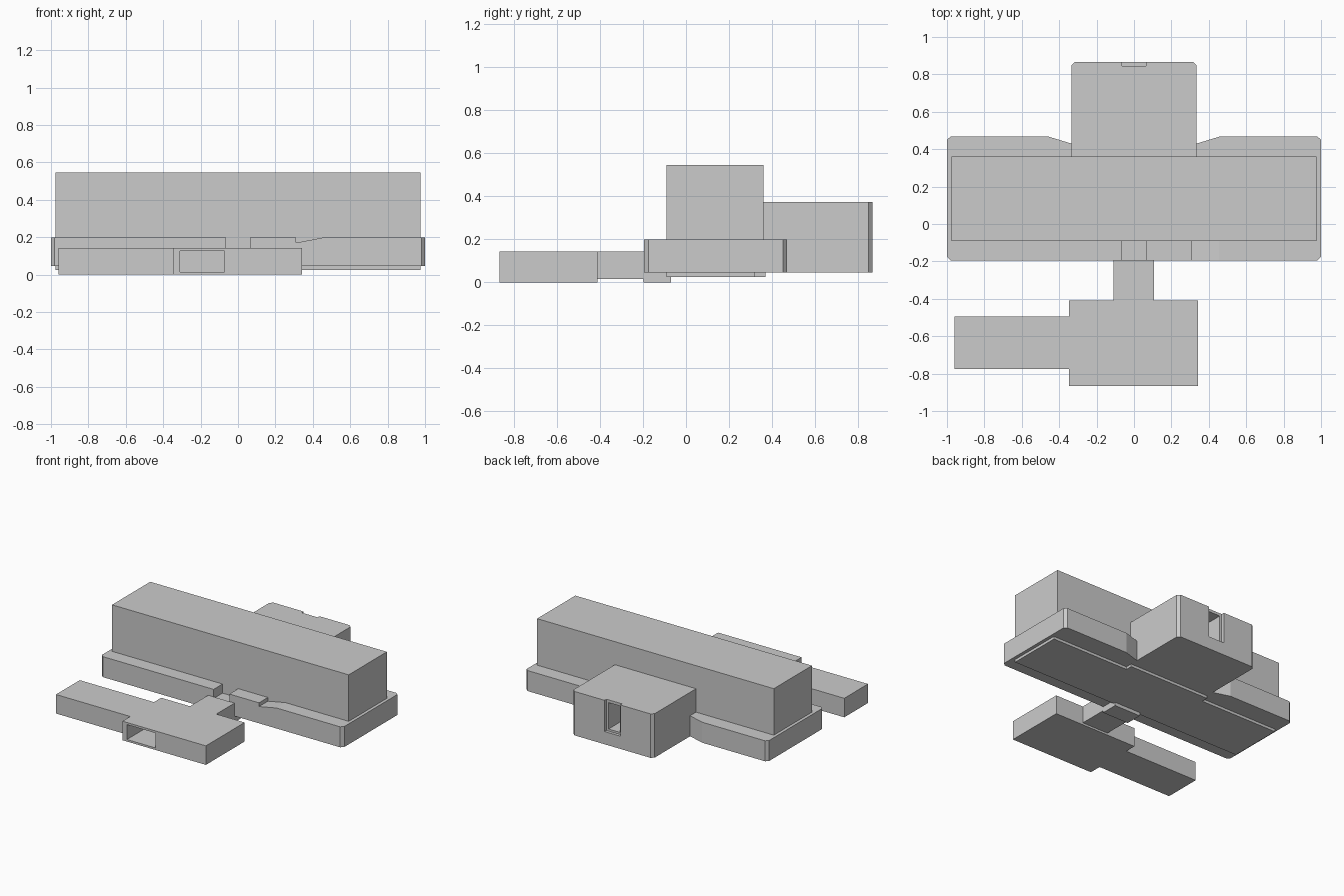
import bpy, bmesh

if "Cube" in bpy.data.objects:
    bpy.data.objects.remove(bpy.data.objects["Cube"])


def prism(name, pts, lo, hi, axis='z'):
    """Extrude a flat outline along z (x,y points) or y (x,z points)."""
    bm = bmesh.new()
    place = (lambda a, b, t: (a, b, t)) if axis == 'z' else (lambda a, b, t: (a, t, b))
    face = bm.faces.new([bm.verts.new(place(a, b, lo)) for a, b in pts])
    ext = bmesh.ops.extrude_face_region(bm, geom=[face])
    verts = [g for g in ext['geom'] if isinstance(g, bmesh.types.BMVert)]
    shift = (0, 0, hi - lo) if axis == 'z' else (0, hi - lo, 0)
    bmesh.ops.translate(bm, verts=verts, vec=shift)
    bmesh.ops.recalc_face_normals(bm, faces=bm.faces)
    mesh = bpy.data.meshes.new(name)
    bm.to_mesh(mesh)
    bm.free()
    ob = bpy.data.objects.new(name, mesh)
    bpy.context.collection.objects.link(ob)
    return ob


def box(name, x0, x1, y0, y1, z0, z1):
    return prism(name, [(x0, y0), (x1, y0), (x1, y1), (x0, y1)], z0, z1)


def cut(target, cutter):
    cutter.hide_render = True
    cutter.hide_viewport = True
    cutter.display_type = 'WIRE'
    mod = target.modifiers.new(cutter.name, 'BOOLEAN')
    mod.operation = 'DIFFERENCE'
    mod.solver = 'EXACT'
    mod.object = cutter


def mirrored(half):
    """Complete an outline given for x > 0, listed front to back."""
    return half + [(-x, y) for x, y in reversed(half)]


# Wide base storey with clipped corners and angled rear shoulders
base = prism('base_storey', mirrored([
    (0.98, -0.195), (1.0, -0.175), (1.0, 0.45), (0.98, 0.468),
    (0.46, 0.468), (0.335, 0.43), (0.335, 0.36)]), 0.045, 0.198)
# Entrance notch and side ramp cut into the front terrace
cut(base, box('entrance_notch_cutter', -0.065, 0.065, -0.25, -0.09, 0.13, 0.3))
cut(base, prism('ramp_cutter', [(0.31, 0.17), (0.455, 0.198), (0.455, 0.25), (0.31, 0.25)],
                -0.25, -0.09, 'y'))

# Long upper hall
box('upper_hall', -0.977, 0.977, -0.09, 0.36, 0.198, 0.545)

# Foundation plate under the base, deeper behind the middle
prism('foundation_plate', mirrored([
    (0.975, -0.09), (0.975, 0.32), (0.335, 0.32), (0.335, 0.37)]), 0.025, 0.046)

# Rear block with clipped corners and a recessed doorway
rear = prism('rear_block', mirrored([
    (0.335, 0.36), (0.335, 0.847), (0.315, 0.867)]), 0.045, 0.373)
cut(rear, box('rear_door_recess_cutter', -0.065, 0.065, 0.845, 0.95, 0.14, 0.45))
cut(rear, box('rear_doorway_cutter', -0.048, 0.048, 0.65, 0.9, 0.155, 0.352))

# Low front annex: main room and side wing as one outline
annex = prism('front_annex', [
    (-0.347, -0.867), (0.342, -0.867), (0.342, -0.41), (-0.347, -0.41),
    (-0.347, -0.495), (-0.96, -0.495), (-0.96, -0.775), (-0.347, -0.775)], 0.0, 0.142)
cut(annex, box('annex_opening_cutter', -0.31, -0.073, -0.95, -0.6, 0.015, 0.126))

# Passage joining the annex to the base, and the footing beneath its inner end
box('connecting_passage', -0.11, 0.108, -0.41, -0.195, 0.015, 0.142)
box('passage_footing', -0.11, 0.108, -0.197, -0.07, 0.0, 0.046)
